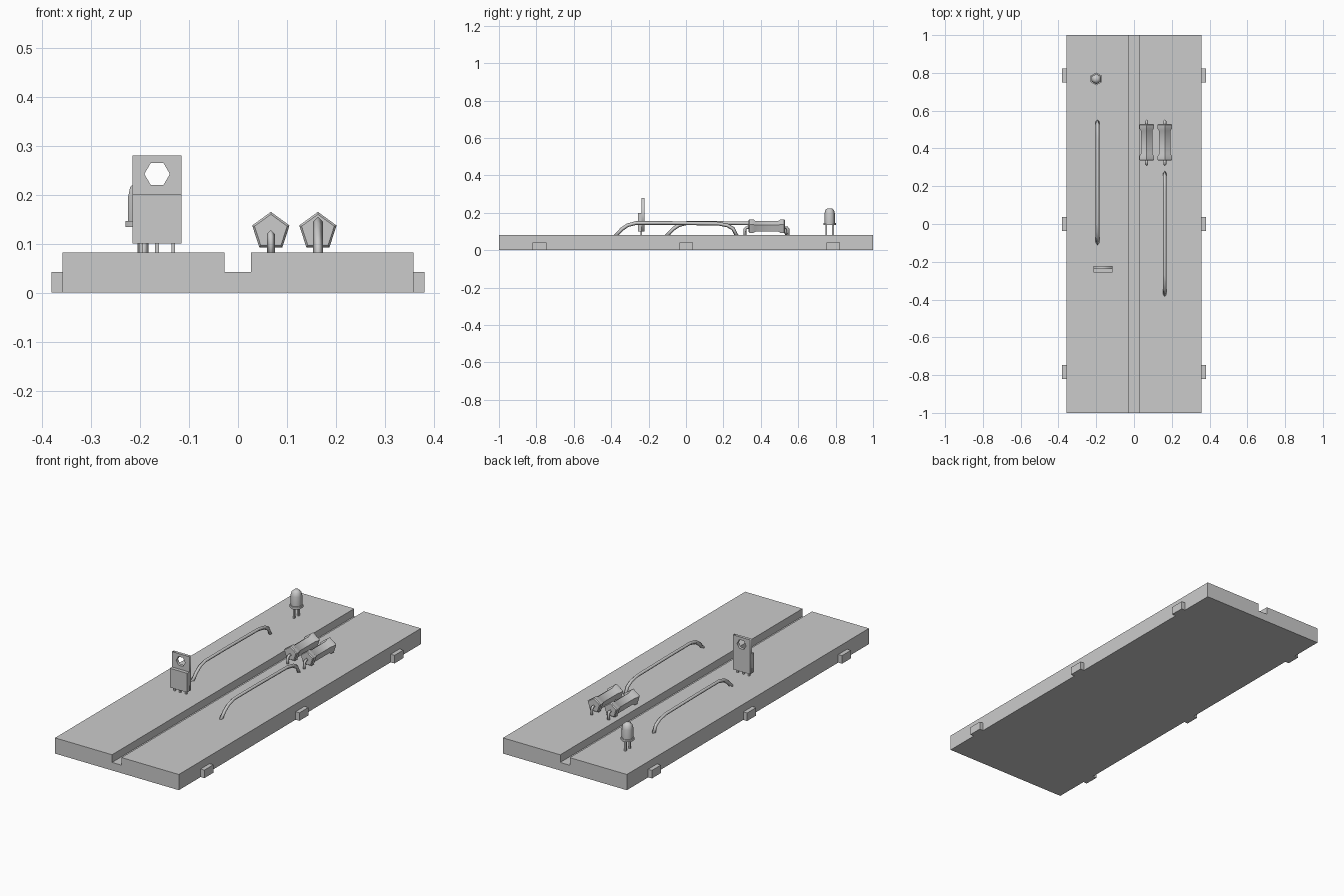
import bpy, bmesh, math
from mathutils import Matrix, Vector

if "Cube" in bpy.data.objects:
    bpy.data.objects.remove(bpy.data.objects["Cube"])

grey = bpy.data.materials.new("plain_grey")
grey.use_nodes = True
grey.diffuse_color = (0.6, 0.6, 0.6, 1)
grey.node_tree.nodes["Principled BSDF"].inputs["Base Color"].default_value = (0.6, 0.6, 0.6, 1)


def add_mesh(name, bm, smooth=0):
    bmesh.ops.recalc_face_normals(bm, faces=bm.faces[:])
    mesh = bpy.data.meshes.new(name)
    bm.to_mesh(mesh)
    bm.free()
    mesh.materials.append(grey)
    obj = bpy.data.objects.new(name, mesh)
    bpy.context.collection.objects.link(obj)
    if smooth:
        bpy.ops.object.select_all(action='DESELECT')
        obj.select_set(True)
        bpy.context.view_layer.objects.active = obj
        bpy.ops.object.shade_smooth_by_angle(angle=math.radians(smooth))
    return obj


def box(name, low, high):
    low, high = Vector(low), Vector(high)
    bm = bmesh.new()
    bmesh.ops.create_cube(bm, size=1, matrix=Matrix.Translation((low + high) / 2)
                          @ Matrix.Diagonal(high - low).to_4x4())
    return add_mesh(name, bm)


def prism(name, points, y0, y1):
    # Extrude an outline in x and z along y
    bm = bmesh.new()
    face = bm.faces.new([bm.verts.new((x, y0, z)) for x, z in points])
    new = bmesh.ops.extrude_face_region(bm, geom=[face])["geom"]
    bmesh.ops.translate(bm, vec=(0, y1 - y0, 0),
                        verts=[v for v in new if isinstance(v, bmesh.types.BMVert)])
    return add_mesh(name, bm)


def lathe(name, profile, sides, matrix, smooth):
    # Stack rings of (radius, height); the first corner points to local y
    bm = bmesh.new()
    rings = []
    for r, h in profile:
        angles = [math.tau * i / sides for i in range(sides)]
        rings.append([bm.verts.new(matrix @ Vector((r * math.sin(a), r * math.cos(a), h)))
                      for a in angles])
    for a, b in zip(rings, rings[1:]):
        for i in range(sides):
            j = (i + 1) % sides
            bm.faces.new((a[i], a[j], b[j], b[i]))
    bm.faces.new(rings[0])
    bm.faces.new(rings[-1])
    return add_mesh(name, bm, smooth)


def finish_curve(name, data, location=(0, 0, 0), turn=0):
    temp = bpy.data.objects.new(name + "_curve", data)
    bpy.context.collection.objects.link(temp)
    mesh = bpy.data.meshes.new_from_object(
        temp.evaluated_get(bpy.context.evaluated_depsgraph_get()))
    bpy.data.objects.remove(temp)
    bm = bmesh.new()
    bm.from_mesh(mesh)
    bmesh.ops.remove_doubles(bm, verts=bm.verts[:], dist=0.00001)
    bm.transform(Matrix.Translation(location) @ Matrix.Rotation(turn, 4, 'X'))
    return add_mesh(name, bm)


def wire(name, x, path, radius):
    # Square-section wire along a path in y and z
    data = bpy.data.curves.new(name, 'CURVE')
    data.dimensions = '3D'
    data.bevel_depth, data.bevel_resolution = radius, 0
    data.use_fill_caps = True
    spline = data.splines.new('POLY')
    spline.points.add(len(path) - 1)
    for point, (y, z) in zip(spline.points, path):
        point.co = (x, y, z, 1)
    return finish_curve(name, data)


# Board with centre channel
TOP = 0.082
prism("board", [(-0.358, 0), (0.358, 0), (0.358, TOP), (0.027, TOP),
                (0.027, 0.042), (-0.028, 0.042), (-0.028, TOP), (-0.358, TOP)], -1, 1)

# Edge clips
for i, y in enumerate((-0.783, 0.001, 0.787)):
    for side, name in ((1, "left"), (-1, "right")):
        xs = sorted((side * 0.358, side * 0.38))
        box(f"{name}_edge_clip_{i + 1}", (xs[0], y - 0.037, 0), (xs[1], y + 0.037, 0.042))

# Power transistor: body, drilled plate and three legs
box("transistor_body", (-0.215, -0.256, 0.1), (-0.115, -0.238, 0.2))
plate = bpy.data.curves.new("plate", 'CURVE')
plate.dimensions, plate.fill_mode, plate.extrude = '2D', 'BOTH', 0.0075
square = [(-0.05, -0.142), (0.05, -0.142), (0.05, 0.038), (-0.05, 0.038)]
hexagon = [(0.026 * math.cos(i * math.pi / 3), 0.026 * math.sin(i * math.pi / 3))
           for i in range(6)]
for outline in (square, hexagon):
    loop = plate.splines.new('POLY')
    loop.points.add(len(outline) - 1)
    loop.use_cyclic_u = True
    for point, (x, z) in zip(loop.points, outline):
        point.co = (x, z, 0, 1)
finish_curve("transistor_plate", plate, (-0.165, -0.2305, 0.242), math.pi / 2)
for i in range(3):
    x = -0.198 + i * 0.033
    box(f"transistor_leg_{i + 1}", (x - 0.004, -0.244, TOP - 0.01), (x + 0.004, -0.236, 0.1))

# Lamp: flanged dome and two legs
lathe("lamp_dome", [(0.034, 0.134), (0.034, 0.146), (0.028, 0.146), (0.028, 0.195),
                    (0.023, 0.215), (0.012, 0.224)], 6,
      Matrix.Translation((-0.2, 0.768, 0)), 61)
for i, y in enumerate((0.75, 0.785)):
    box(f"lamp_leg_{i + 1}", (-0.205, y - 0.005, TOP - 0.01), (-0.195, y + 0.005, 0.134))

# Resistors with bent leads
spool = [(0.035, 0), (0.04, 0.005), (0.04, 0.025), (0.032, 0.036)]
spool += [(r, 0.195 - h) for r, h in reversed(spool)]
lay_down = Matrix(((1, 0, 0), (0, 0, 1), (0, 1, 0))).to_4x4()
for i, x in enumerate((0.067, 0.163)):
    lathe(f"resistor_{i + 1}_body", spool, 5,
          Matrix.Translation((x, 0.335, 0.1247)) @ lay_down, 35)
    for name, end, inner in (("front", 0.315, 0.34), ("back", 0.545, 0.525)):
        bend = end + (inner - end) * 0.3
        wire(f"resistor_{i + 1}_{name}_lead", x,
             [(end, TOP - 0.01), (end, 0.113), (bend, 0.12), (inner, 0.12)], 0.008)

# Jumper wires
jumper = [(0, 0.075), (0.035, 0.112), (0.065, 0.133), (0.11, 0.145), (0.28, 0.145),
          (0.55, 0.142), (0.6, 0.132), (0.63, 0.115), (0.65, 0.075)]
for name, x, start in (("right_jumper_wire", -0.193, -0.105), ("left_jumper_wire", 0.163, -0.378)):
    wire(name, x, [(start + y, z) for y, z in jumper], 0.01)
